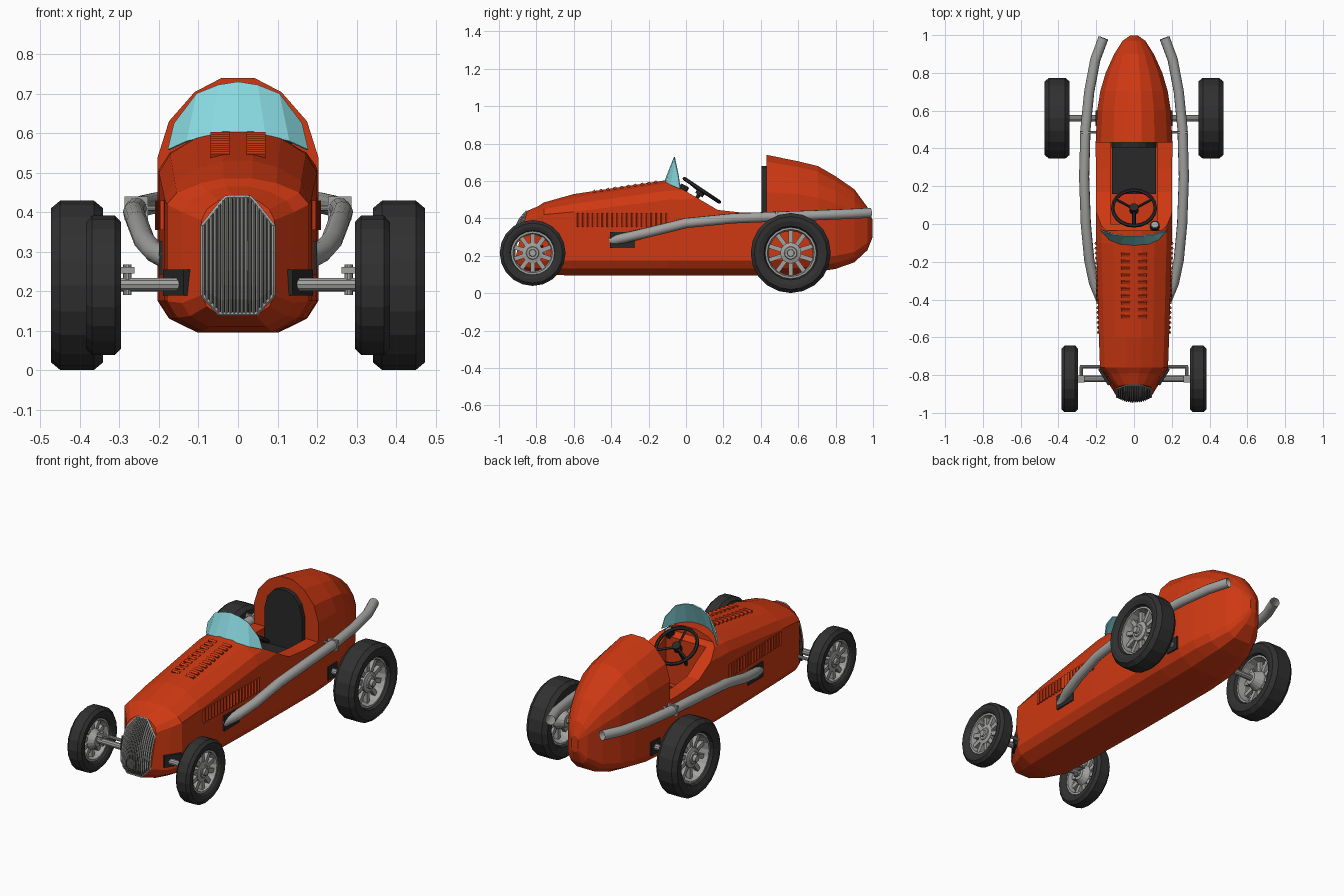
import bpy, bmesh, math
from mathutils import Matrix, Vector

if "Cube" in bpy.data.objects:
    bpy.data.objects.remove(bpy.data.objects["Cube"])

def material(name, c):
    m = bpy.data.materials.new(name)
    m.diffuse_color = (*c, 1)
    m.use_nodes = True
    m.node_tree.nodes["Principled BSDF"].inputs["Base Color"].default_value = m.diffuse_color
    return m

RED = material("body red", (0.62, 0.04, 0.006))
TYRE = material("tyre black", (0.03, 0.03, 0.03))
DARK = material("dark trim", (0.022, 0.022, 0.022))
METAL = material("light metal", (0.36, 0.36, 0.35))
GLASS = material("windscreen cyan", (0.25, 0.70, 0.75))

def add(name, me, mat):
    if mat:
        me.materials.clear()
        me.materials.append(mat)
    ob = bpy.data.objects.new(name, me)
    bpy.context.collection.objects.link(ob)
    return ob

def mesh(name, verts, faces, mat):
    me = bpy.data.meshes.new(name)
    me.from_pydata(verts, [], faces)
    bm = bmesh.new()
    bm.from_mesh(me)
    bmesh.ops.recalc_face_normals(bm, faces=bm.faces)
    bm.to_mesh(me)
    bm.free()
    return add(name, me, mat)

def boxes(name, mats, mat):
    bm = bmesh.new()
    for m in mats:
        bmesh.ops.create_cube(bm, size=1, matrix=m)
    me = bpy.data.meshes.new(name)
    bm.to_mesh(me)
    bm.free()
    return add(name, me, mat)

def box(loc, dims, rz=0, rx=0):
    return (Matrix.Translation(loc) @ Matrix.Rotation(rz, 4, 'Z') @ Matrix.Rotation(rx, 4, 'X')
            @ Matrix.Diagonal((*dims, 1)))

def revolve(name, prof, loc, n, mat, s=1):
    """Closed (x, r) profile turned about the x axis."""
    k = len(prof)
    v = [(loc[0] + s * x, loc[1] + r * math.sin(2 * math.pi * i / n), loc[2] + r * math.cos(2 * math.pi * i / n))
         for i in range(n) for x, r in prof]
    f = [(i * k + j, i * k + (j + 1) % k, (i + 1) % n * k + (j + 1) % k, (i + 1) % n * k + j)
         for i in range(n) for j in range(k)]
    return mesh(name, v, f, mat)

def tubes(name, paths, r, mat, caps=True, res=3, smooth=False):
    cu = bpy.data.curves.new(name, 'CURVE')
    cu.dimensions = '3D'
    cu.bevel_depth, cu.bevel_resolution, cu.use_fill_caps = r, res, caps
    for p in paths:
        sp = cu.splines.new('POLY')
        sp.points.add(len(p) - 1)
        for q, c in zip(sp.points, p):
            q.co = (*c, 1)
        sp.use_smooth = smooth
    tmp = bpy.data.objects.new(name + "_curve", cu)
    bpy.context.collection.objects.link(tmp)
    dg = bpy.context.evaluated_depsgraph_get()
    me = bpy.data.meshes.new_from_object(tmp.evaluated_get(dg))
    bpy.data.objects.remove(tmp)
    for p in me.polygons:
        p.use_smooth = smooth
    return add(name, me, mat)

def prism(name, yz, hw, mat):
    """Side-view (y, z) polygon extruded across x."""
    n = len(yz)
    v = [(x, y, z) for x in (-hw, hw) for y, z in yz]
    f = [tuple(range(n)), tuple(range(n, 2 * n))] + [(i, (i + 1) % n, n + (i + 1) % n, n + i) for i in range(n)]
    return mesh(name, v, f, mat)

# Body shell: y, half width, bottom, chine, shoulder, top, lean of the section
STATIONS = [
    (-.925, .092, .138, .19, .38, .44, .075), (-.84, .142, .11, .17, .40, .465, .05),
    (-.76, .18, .098, .175, .42, .485, 0), (-.6, .186, .095, .175, .435, .53, 0),
    (-.1, .2, .095, .175, .5, .605, 0), (-.02, .2, .095, .175, .5, .61, 0),
    (.43, .203, .095, .175, .54, .74, 0), (.6, .195, .1, .18, .53, .705, 0),
    (.705, .178, .115, .19, .51, .68, 0), (.8, .15, .13, .2, .48, .625, 0),
    (.9, .105, .165, .22, .44, .556, 0), (.97, .06, .23, .27, .40, .46, 0),
    (.998, .02, .3, .32, .37, .39, 0)]
verts = []
for y, w, zb, zc, zs, zt, lean in STATIONS:
    half = [(.5 * w, zb), (.86 * w, zb + .45 * (zc - zb)), (w, zc), (w, zs), (.86 * w, zs + .45 * (zt - zs)),
            (.54 * w, zs + .82 * (zt - zs)), (.2 * w, zt)]
    ring = half + [(-x, z) for x, z in reversed(half)]
    verts += [(x, y + lean * (z - zb) / (zt - zb), z) for x, z in ring]
K, N = 14, len(STATIONS)
faces = [tuple(range(K)), tuple(range((N - 1) * K, N * K))]
faces += [(i * K + j, i * K + (j + 1) % K, (i + 1) * K + (j + 1) % K, (i + 1) * K + j)
          for i in range(N - 1) for j in range(K)]
body = mesh("body", verts, faces, RED)

# Cockpit opening and well
cuts = [prism("cockpit_cutter", [(-.035, .9), (-.035, .565), (.17, .445), (.29, .432), (.431, .428), (.431, .9)], .4, RED),
        boxes("well_cutter", [box((0, .2155, .6), (.25, .431, .64))], RED)]
for c in cuts:
    m = body.modifiers.new("cut", 'BOOLEAN')
    m.operation, m.object, m.solver = 'DIFFERENCE', c, 'EXACT'
dg = bpy.context.evaluated_depsgraph_get()
cut_mesh = bpy.data.meshes.new_from_object(body.evaluated_get(dg))
body.modifiers.clear()
body.data = cut_mesh
for c in cuts:
    bpy.data.objects.remove(c)

# Seat: arched back and cushion
arch = [(-.118, .29), (-.118, .55), (-.10, .62), (-.06, .665), (-.02, .68)]
arch += [(-x, z) for x, z in reversed(arch)]
n = len(arch)
mesh("seat_back", [(x, y, z) for y in (.405, .435) for x, z in arch],
     [tuple(range(n)), tuple(range(n, 2 * n))] + [(i, (i + 1) % n, n + (i + 1) % n, n + i) for i in range(n)], DARK)
boxes("seat_cushion", [box((0, .285, .315), (.235, .25, .08))], DARK)

# Grille: bulged dark backing with vertical bars
def grille_path(x, off):
    t = min(1, abs(x) / .092)
    lo = .142 + .05 * max(0, (t - .5) / .5)
    hi = .438 - .075 * max(0, (t - .35) / .65)
    path = []
    for i in range(9):
        s = i / 8
        z = lo + (hi - lo) * s
        bulge = .042 * max(0, math.sin(math.pi * s)) ** .6 * (1 - .75 * t * t) + .004
        path.append((x, -.925 + .075 * (z - .138) / .302 - bulge + off, z))
    return path

cols = [grille_path(-.088 + .011 * i, .004) for i in range(17)]
mesh("grille_backing", [p for c in cols for p in c],
     [(i * 9 + j, i * 9 + j + 1, i * 9 + j + 10, i * 9 + j + 9) for i in range(16) for j in range(8)], DARK)
tubes("grille_bars", [grille_path(-.088 + .0098 * i, 0) for i in range(19)], .0036, METAL, res=0)
rim = [grille_path(-.09, 0), grille_path(.09, 0),
       [grille_path(-.09 + .015 * i, 0)[0] for i in range(13)], [grille_path(-.09 + .015 * i, 0)[8] for i in range(13)]]
tubes("grille_rim", rim, .005, METAL, res=0)

# Windscreen
base = [(0, -.115, .60), (.07, -.11, .594), (.13, -.085, .58), (.178, -.033, .558)]
top = [(0, -.064, .73), (.05, -.063, .722), (.105, -.058, .70), (.162, -.042, .625)]
mir = lambda ps: [(-x, y, z) for x, y, z in reversed(ps[1:])] + ps
screen = mesh("windscreen", mir(base) + mir(top), [(i, i + 1, i + 8, i + 7) for i in range(6)], GLASS)
sol = screen.modifiers.new("thickness", 'SOLIDIFY')
sol.thickness = .006

# Steering wheel
tilt = Matrix.Translation((0, .085, .55)) @ Matrix.Rotation(math.radians(-33.6), 4, 'X')
ring = [tilt @ Vector((.113 * math.sin(a * math.pi / 10), .113 * math.cos(a * math.pi / 10), 0)) for a in range(21)]
tubes("steering_rim", [ring], .010, DARK, res=1)
tubes("steering_spokes", [[tilt @ Vector((0, 0, -.01)), tilt @ Vector((.11 * math.sin(a), .11 * math.cos(a), 0))]
                          for a in (math.pi, math.pi / 3, -math.pi / 3)], .007, DARK, res=0)
tubes("steering_hub", [[tilt @ Vector((0, 0, .008)), tilt @ Vector((0, 0, -.03))]], .024, DARK)
tubes("steering_column", [[tilt @ Vector((0, 0, -.02)), tilt @ Vector((0, 0, -.2))]], .011, DARK)
tubes("gauge", [[(.11, -.025, .535), (.11, -.005, .575)]], .026, DARK)
tubes("gauge_face", [[(.11, -.006, .573), (.11, -.004, .577)]], .018, METAL)

# Bonnet louvres
boxes("top_louvres", [box((s * .045, -.49 + .0365 * i, .543 + .0055 * i), (.048, .014, .016), 0, .5)
                      for s in (1, -1) for i in range(10)], RED)

for s, side in ((1, "right"), (-1, "left")):
    # Side louvres
    boxes(side + "_louvres", [box((s * (.186 + .00074 * i), -.575 + .0262 * i, .392), (.018, .013, .075), s * .4)
                              for i in range(19)], RED)
    # Exhaust with its port and bracket
    pipe = [(.175, -.40, .28), (.212, -.31, .30), (.237, -.19, .328), (.255, 0, .375), (.264, .25, .40),
            (.257, .5, .41), (.237, .7, .417), (.205, .87, .424), (.162, .985, .43)]
    tubes(side + "_exhaust", [[(s * x, y, z) for x, y, z in pipe]], .027, METAL, caps=False, res=4, smooth=True)
    boxes(side + "_exhaust_port", [box((s * .190, -.34, .285), (.02, .135, .085))], DARK)
    tubes(side + "_bracket", [[(s * .19, .485, .41), (s * .285, .485, .41)]], .007, METAL)
    boxes(side + "_exhaust_clamp", [box((s * .257, .485, .41), (.06, .012, .06))], METAL)
    # Axles, steering arms and the plates where they enter the body
    tubes(side + "_front_axle", [[(s * .1, -.82, .217), (s * .33, -.82, .217)]], .017, METAL)
    tubes(side + "_track_rod", [[(s * .1, -.755, .217), (s * .285, -.755, .217)],
                                [(s * .28, -.755, .217), (s * .28, -.82, .225)]], .009, METAL)
    tubes(side + "_kingpin", [[(s * .28, -.82, .19), (s * .28, -.82, .268)]], .011, METAL)
    boxes(side + "_kingpin_nut", [box((s * .28, -.82, .253), (.036, .036, .016))], METAL)
    tubes(side + "_rear_axle", [[(s * .12, .56, .215), (s * .40, .56, .215)]], .017, METAL)
    boxes(side + "_axle_plates", [box((s * .155, -.808, .222), (.02, .10, .065), s * -.55),
                                  box((s * .194, .56, .215), (.02, .08, .075))], DARK)
    # Wheels: bevelled tyre, rim, spokes, hub
    for end, x, y, R, ri, hw in (("front", .340, -.82, .176, .116, .044), ("rear", .407, .56, .214, .136, .066)):
        name, c = f"{end}_{side}_", (s * x, y, .215)
        half = [(.6 * hw, ri), (.85 * hw, ri + .008), (hw, .8 * R), (hw, .91 * R), (.65 * hw, R)]
        revolve(name + "tyre", half + [(-a, r) for a, r in reversed(half)], c, 20, TYRE, s)
        b = .62 * hw
        revolve(name + "rim", [(b, ri + .004), (b, ri - .010), (0, ri - .018), (-b, ri - .010), (-b, ri + .004)],
                c, 20, METAL, s)
        length = ri - .05
        boxes(name + "spokes", [Matrix.Translation(c) @ Matrix.Rotation(i * math.pi / 5, 4, 'X')
                                @ box((s * .1 * hw, 0, .04 + length / 2), (.022, .024, length)) for i in range(10)], METAL)
        revolve(name + "hub", [(-.9 * hw, .001), (-.9 * hw, .035), (-.2 * hw, .056), (.4 * hw, .056), (.5 * hw, .035),
                               (.6 * hw, .032), (.6 * hw, .02), (.85 * hw, .018), (.85 * hw, .001)], c, 16, METAL, s)
